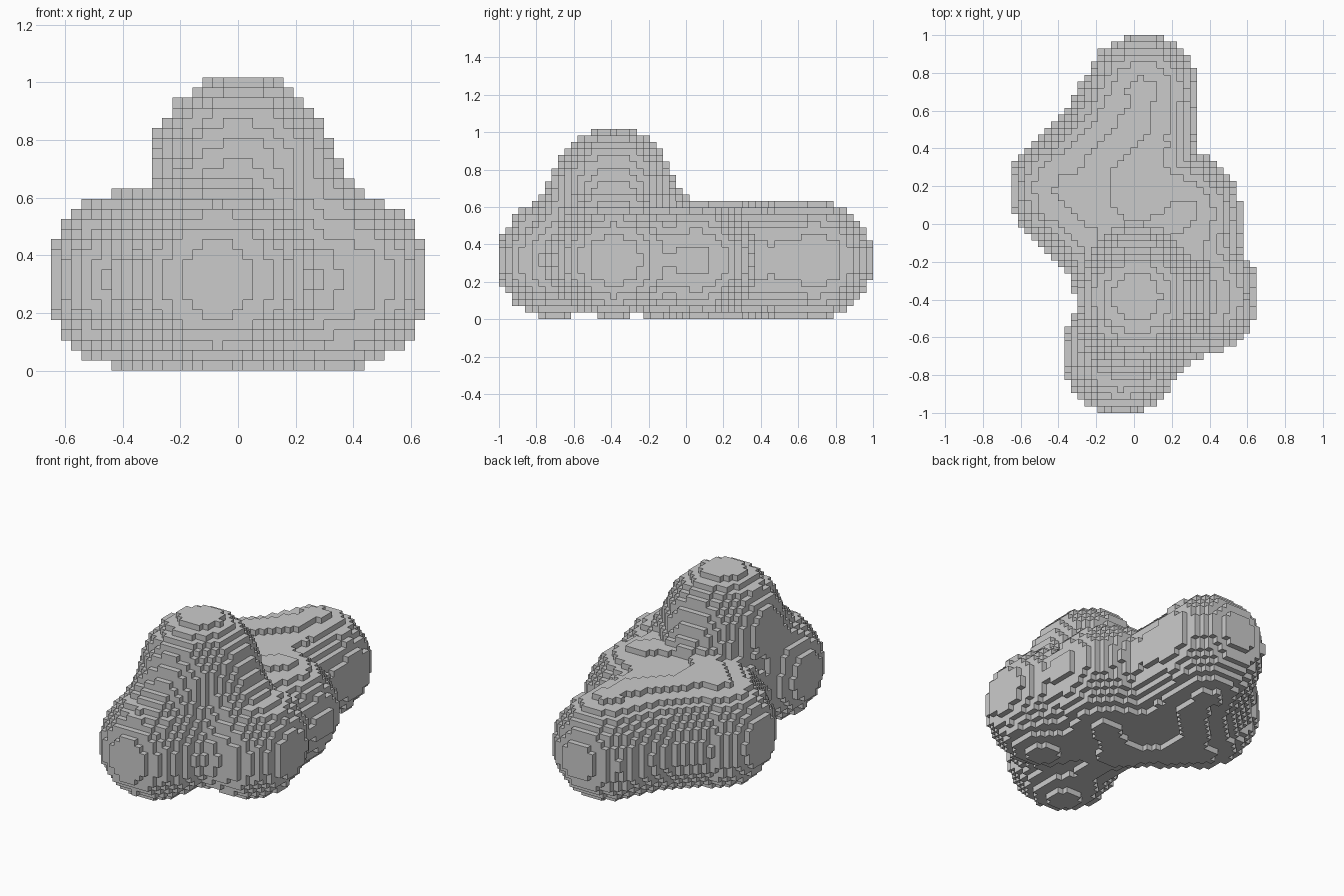
import bpy, bmesh
from mathutils import Vector as V

if "Cube" in bpy.data.objects:
    bpy.data.objects.remove(bpy.data.objects["Cube"])

S = 2 / 57                    # voxel size
NX, NY, NZ = 18, 28, 29       # half counts in x and y, layers in z
M = 9 * S                     # mid height of the lower lobes

# Lobe centres
top = V((.015, -.39, .705))
front = V((-.07, -.70, M))
right = V((.352, -.385, M))
back = V((.042, .695, M))
bend = V((-.125, .415, M))
left = V((-.343, .18, M))
side = V((.26, .06, M))
hub = V((.01, -.11, M))
ridge_a = V((.03, .53, M))
ridge_b = V((-.21, .29, M))
ridge_c = V((-.2, .05, M))
under_top = V((0, -.4, M))

# Rounded limbs: start, end, radius
limbs = [
    (back, bend, .30), (bend, left, .30), (left, hub, .307), (hub, side, .307),
    (hub, hub, .322), (left, left, .309), (back, back, .309),
    (ridge_a, ridge_b, .307), (ridge_b, ridge_c, .307), (back, ridge_a, .303),
    (top, top, .321), (front, front, .309), (right, right, .309),
    (top, front, .28), (top, right, .265), (top, hub, .285),
    (right, side, .265), (hub, right, .28), (hub, front, .27),
    (left, under_top, .24), (front, right, .24), (hub, back, .285), (side, bend, .28),
]
limbs = [(a, b - a, max((b - a).length_squared, 1e-9), r) for a, b, r in limbs]


def inside(p):
    """Union of limbs, with a soft fillet in the valleys between the two nearest."""
    best = second = 9.0
    for a, ab, l2, r in limbs:
        q = p - a
        t = min(1, max(0, q.dot(ab) / l2))
        d = (q - ab * t).length - r
        if d <= 0:
            return True
        if d < best:
            best, second = d, best
        elif d < second:
            second = d
    # the fillet fades out on the crests and the back lobe, so they keep their size
    if p.z > .85 or p.y > .45 or .27 < abs(p.z - M) and p.z < .64:
        return False
    k = .06
    h = max(k - (second - best), 0)
    return best - h * h / (4 * k) < 0


# Fill the voxel grid
cells = set()
for i in range(-NX, NX + 1):
    for j in range(-NY, NY + 1):
        for k in range(NZ):
            if inside(V((i * S, j * S, (k + .5) * S))):
                cells.add((i, j, k))

# Skin the filled cells with their exposed faces
bm = bmesh.new()
verts = {}


def corner(c):
    if c not in verts:
        verts[c] = bm.verts.new(((c[0] - .5) * S, (c[1] - .5) * S, c[2] * S))
    return verts[c]


for cell in cells:
    for axis in range(3):
        u, w = (axis + 1) % 3, (axis + 2) % 3
        for sign in (0, 1):
            n = list(cell)
            n[axis] += 1 if sign else -1
            if tuple(n) in cells:
                continue
            loop = []
            for du, dw in ((0, 0), (1, 0), (1, 1), (0, 1)):
                c = list(cell)
                c[axis] += sign
                c[u] += du
                c[w] += dw
                loop.append(corner(tuple(c)))
            bm.faces.new(loop if sign else loop[::-1])

mesh = bpy.data.meshes.new("voxel_lobes")
bm.to_mesh(mesh)
bm.free()
bpy.context.collection.objects.link(bpy.data.objects.new("voxel_lobes", mesh))
